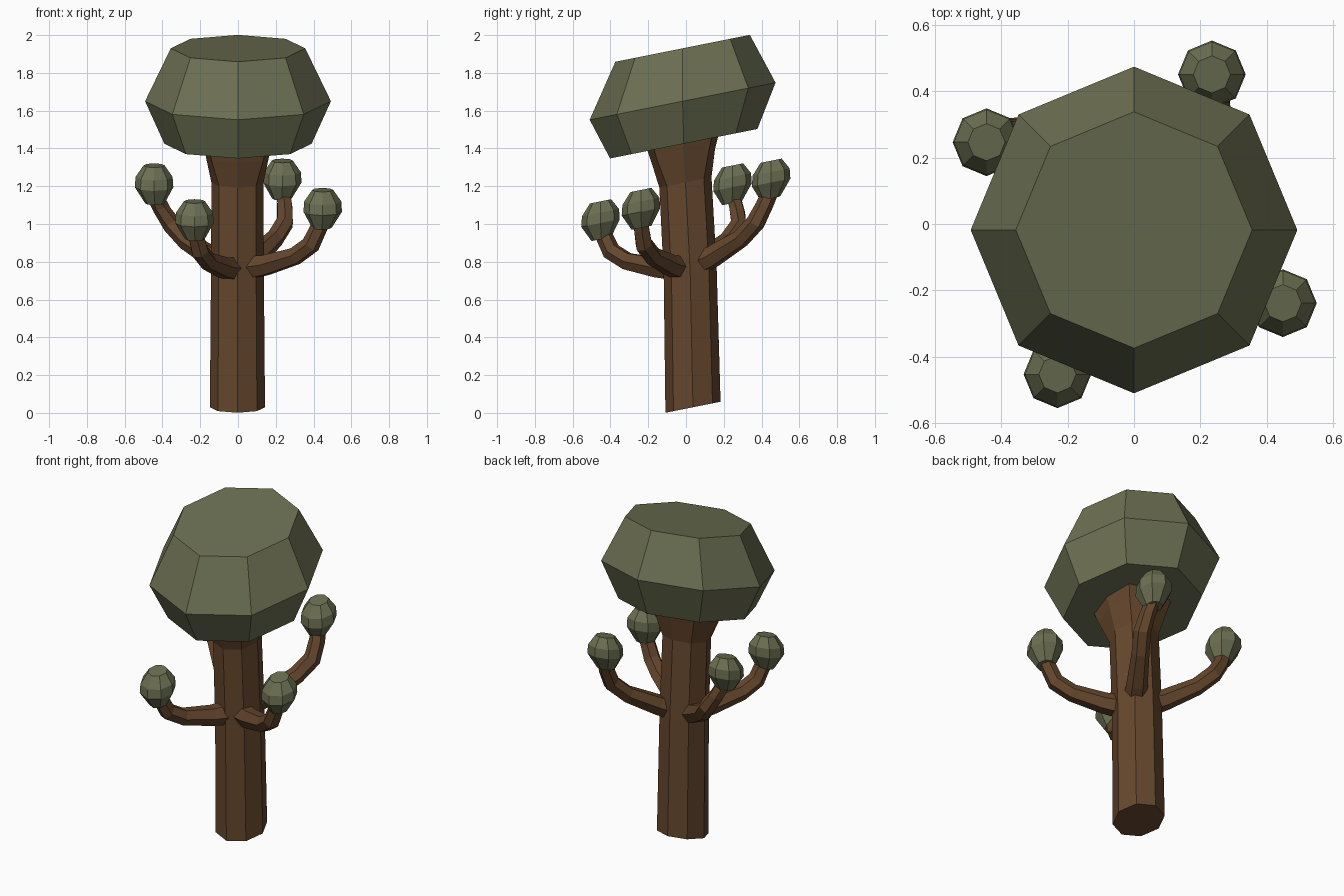
import bpy
from math import sin, cos, radians, pi
from mathutils import Vector

if "Cube" in bpy.data.objects:
    bpy.data.objects.remove(bpy.data.objects["Cube"])

SLOPE = 0.2  # the whole tree is skewed upward toward the back


def material(name, color):
    m = bpy.data.materials.new(name)
    m.diffuse_color = (*color, 1)
    m.use_nodes = True
    m.node_tree.nodes["Principled BSDF"].inputs["Base Color"].default_value = m.diffuse_color
    return m


bark = material("bark", (0.13, 0.062, 0.026))
leaf = material("leaf", (0.15, 0.16, 0.085))


def loft(name, rings, mat):
    """Skin a list of equal-length rings and close both ends."""
    n = len(rings[0])
    verts = [v for ring in rings for v in ring]
    faces = [tuple(reversed(range(n))),
             tuple(range(len(verts) - n, len(verts)))]
    for k in range(len(rings) - 1):
        for i in range(n):
            j = (i + 1) % n
            faces.append((k*n + i, k*n + j, (k+1)*n + j, (k+1)*n + i))
    mesh = bpy.data.meshes.new(name)
    mesh.from_pydata(verts, [], faces)
    mesh.materials.append(mat)
    obj = bpy.data.objects.new(name, mesh)
    bpy.context.collection.objects.link(obj)
    return obj


def tilted_ring(x, y, z, r, sides=8, slope=SLOPE, rib=0.0):
    pts = []
    for i in range(sides):
        a = 2 * pi * i / sides
        q = r + (rib if i % 2 else -rib)
        pts.append(Vector((x + q*cos(a), y + q*sin(a), z + slope*q*sin(a))))
    return pts


def tube(name, path, radii, angle, mat, sides=6):
    """Sweep a hexagon along a path that bends in a near-vertical plane."""
    side = Vector((-sin(angle), cos(angle), 0))
    rings = []
    for k, p in enumerate(path):
        t = (path[min(k+1, len(path)-1)] - path[max(k-1, 0)]).normalized()
        up = t.cross(side).normalized()
        rings.append([p + radii[k] * (cos(2*pi*i/sides) * side + sin(2*pi*i/sides) * up)
                      for i in range(sides)])
    # order the ring so that faces point outward
    return loft(name, [list(reversed(r)) if side.cross(up).dot(t) < 0 else r
                       for r in rings], mat)


# Trunk, flaring with ribs under the canopy
loft("trunk", [
    tilted_ring(-0.003, 0.037, 0.03, 0.146),
    tilted_ring(-0.003, 0.022, 0.75, 0.14),
    tilted_ring(-0.003, -0.003, 1.22, 0.138),
    tilted_ring(-0.003, -0.015, 1.36, 0.18, rib=0.012),
    tilted_ring(-0.003, -0.018, 1.46, 0.212, rib=0.015),
], bark)

# Main canopy
loft("canopy", [
    tilted_ring(0, -0.012, 1.425, 0.39),
    tilted_ring(0, -0.018, 1.65, 0.492),
    tilted_ring(0, -0.018, 1.93, 0.356),
], leaf)

# Four branches with leaf clusters: cluster angle, elbow angle, cluster centre height
for n, (tip_deg, elbow_deg, tip_z) in enumerate(
        [(151, 141, 1.21), (62.5, 56, 1.235), (-28, -30, 1.08), (-117, -117, 1.02)], 1):
    tip, elbow = radians(tip_deg), radians(elbow_deg)
    path = []
    for a, r, z in [(elbow, 0.04, 0.77), (elbow, 0.17, 0.80), (elbow, 0.35, 0.865),
                    (elbow, 0.445, 0.935), ((elbow + tip) / 2, 0.485, 1.02)]:
        y = r * sin(a)
        path.append(Vector((r * cos(a), y, z + SLOPE * y)))
    cx, cy = 0.508 * cos(tip), 0.508 * sin(tip)
    path.append(Vector((cx, cy, tip_z - 0.05)))
    tube(f"branch_{n}", path, [0.07, 0.06, 0.05, 0.05, 0.046, 0.045], elbow, bark)
    loft(f"leaf_cluster_{n}", [
        tilted_ring(cx * 0.99, cy * 0.99, tip_z - 0.1, 0.052),
        tilted_ring(cx, cy, tip_z - 0.015, 0.102),
        tilted_ring(cx, cy, tip_z + 0.04, 0.098),
        tilted_ring(cx, cy, tip_z + 0.1, 0.056),
    ], leaf)
